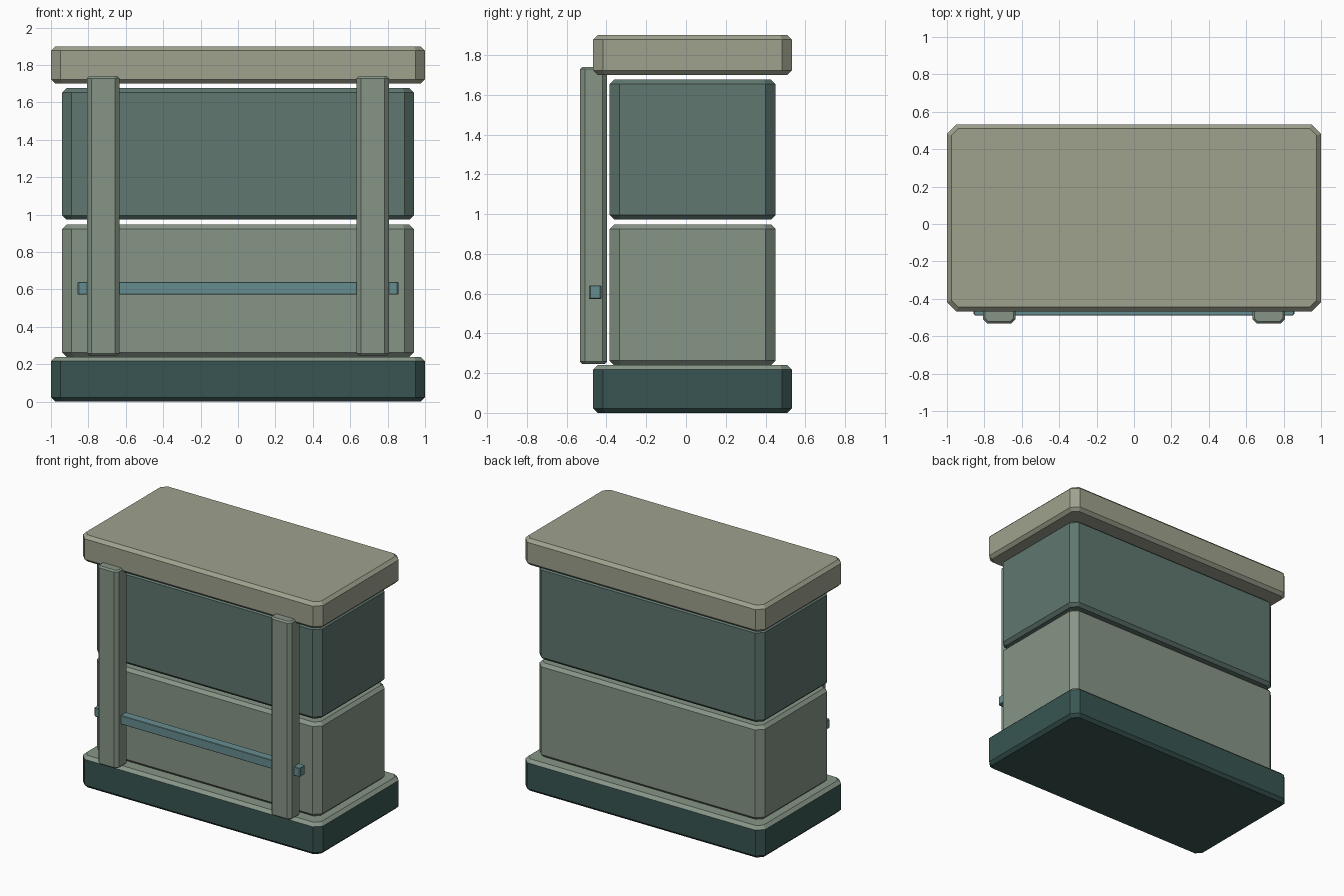
import bpy, bmesh

if "Cube" in bpy.data.objects:
    bpy.data.objects.remove(bpy.data.objects["Cube"])


def material(name, rgb):
    m = bpy.data.materials.new(name)
    m.diffuse_color = [(c / 255) ** 2.2 for c in rgb] + [1]
    m.use_nodes = True
    m.node_tree.nodes["Principled BSDF"].inputs["Base Color"].default_value = m.diffuse_color
    return m


STONE = material("stone", (157, 160, 140))
SAGE = material("sage", (134, 148, 134))
TEAL = material("teal", (96, 118, 111))
DARK = material("dark_teal", (59, 86, 83))
BLUE = material("blue", (102, 139, 141))


def slab(name, x, y, z, mat, corner, rim, top_mat=None):
    """Box given by ranges: cut vertical corners, then bevelled top and bottom rims."""
    bm = bmesh.new()
    bmesh.ops.create_cube(bm, size=1)
    for v in bm.verts:
        for i, (lo, hi) in enumerate((x, y, z)):
            v.co[i] = hi if v.co[i] > 0 else lo
    upright = [e for e in bm.edges if abs(e.verts[0].co.z - e.verts[1].co.z) > 1e-4]
    bmesh.ops.bevel(bm, geom=upright, offset=corner, segments=1, affect='EDGES')
    rims = [e for e in bm.edges if abs(e.verts[0].co.z - e.verts[1].co.z) < 1e-4]
    bmesh.ops.bevel(bm, geom=rims, offset=rim, segments=1, affect='EDGES')
    bmesh.ops.recalc_face_normals(bm, faces=bm.faces)
    me = bpy.data.meshes.new(name)
    me.materials.append(mat)
    if top_mat:
        me.materials.append(top_mat)
        for f in bm.faces:
            f.material_index = int(f.normal.z > 0.3)
    bm.to_mesh(me)
    bm.free()
    ob = bpy.data.objects.new(name, me)
    bpy.context.collection.objects.link(ob)
    return ob


# Plinth and lid share one footprint
slab("base", (-1, 1), (-0.467, 0.533), (0, 0.24), DARK, 0.05, 0.023, SAGE)
slab("lid", (-1, 1), (-0.467, 0.533), (1.70, 1.90), STONE, 0.05, 0.023)

# Two stacked body blocks
slab("lower_body", (-0.94, 0.94), (-0.385, 0.451), (0.24, 0.947), SAGE, 0.05, 0.023)
slab("upper_body", (-0.94, 0.94), (-0.385, 0.451), (0.973, 1.676), TEAL, 0.05, 0.023)

# Front posts
for side, x in (("left", (-0.807, -0.634)), ("right", (0.634, 0.807))):
    slab(side + "_post", x, (-0.533, -0.397), (0.247, 1.74), SAGE, 0.024, 0.011)

# Cross rail through the posts
slab("front_rail", (-0.857, 0.857), (-0.489, -0.424), (0.574, 0.64), BLUE, 0.008, 0.003)
